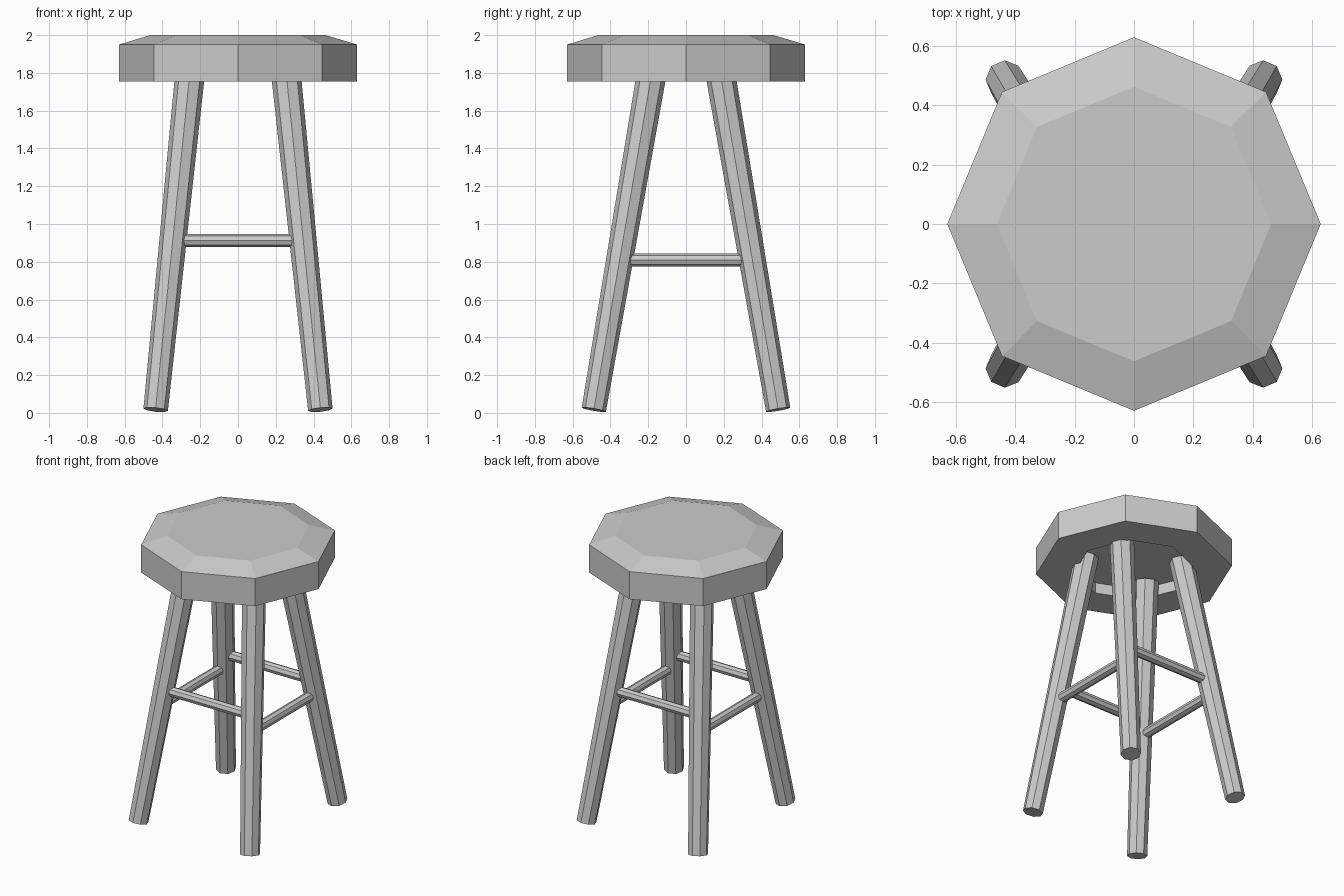
import bpy
import bmesh
from math import cos, sin, pi
from mathutils import Vector

if "Cube" in bpy.data.objects:
    bpy.data.objects.remove(bpy.data.objects["Cube"], do_unlink=True)

SIDES = 8

grey = bpy.data.materials.new("plain grey")
grey.use_nodes = True
colour = (0.6, 0.6, 0.6, 1)
grey.diffuse_color = colour
grey.node_tree.nodes["Principled BSDF"].inputs["Base Color"].default_value = colour


def loft(name, rings):
    """Join octagonal rings of vertices and cap both ends."""
    bm = bmesh.new()
    loops = [[bm.verts.new(p) for p in ring] for ring in rings]
    for a, b in zip(loops, loops[1:]):
        for i in range(SIDES):
            j = (i + 1) % SIDES
            bm.faces.new((a[i], a[j], b[j], b[i]))
    bm.faces.new(loops[0][::-1])
    bm.faces.new(loops[-1])
    bmesh.ops.recalc_face_normals(bm, faces=bm.faces)
    mesh = bpy.data.meshes.new(name)
    bm.to_mesh(mesh)
    bm.free()
    mesh.materials.append(grey)
    obj = bpy.data.objects.new(name, mesh)
    bpy.context.collection.objects.link(obj)
    return obj


def octagon(centre, radius, side, up):
    """Octagon spanned by two axes, with a corner on each axis."""
    angles = [2 * pi * i / SIDES for i in range(SIDES)]
    return [centre + radius * (cos(a) * side + sin(a) * up) for a in angles]


def bar(name, start, end, r_start, r_end, side):
    """Tapered octagonal bar with ends cut square to its length."""
    axis = (end - start).normalized()
    side = (side - axis * side.dot(axis)).normalized()
    up = axis.cross(side)
    return loft(name, [octagon(start, r_start, side, up),
                       octagon(end, r_end, side, up)])


X, Y, Z = Vector((1, 0, 0)), Vector((0, 1, 0)), Vector((0, 0, 1))

# Seat: bevelled top, straight rim and a shallow recess underneath
profile = [(0.385, 1.83), (0.385, 1.755), (0.63, 1.755), (0.63, 1.95), (0.463, 2.0)]
loft("seat", [octagon(Z * z, r, X, Y) for r, z in profile])

# Splayed legs, thicker at the top
for y_name, sy in (("front", -1), ("back", 1)):
    for x_name, sx in (("right", -1), ("left", 1)):
        foot = Vector((0.436 * sx, 0.488 * sy, 0.017))
        top = Vector((0.25 * sx, 0.175 * sy, 1.835))
        bar(f"{y_name}_{x_name}_leg", foot, top, 0.065, 0.079, X)

# Rails between the legs: front and back higher, sides lower
for name, s in (("front", -1), ("back", 1)):
    centre = Vector((0, 0.333 * s, 0.912))
    bar(f"{name}_rail", centre - X * 0.33, centre + X * 0.33, 0.034, 0.034, Z)
for name, s in (("right", -1), ("left", 1)):
    centre = Vector((0.353 * s, 0, 0.81))
    bar(f"{name}_rail", centre - Y * 0.34, centre + Y * 0.34, 0.034, 0.034, Z)
